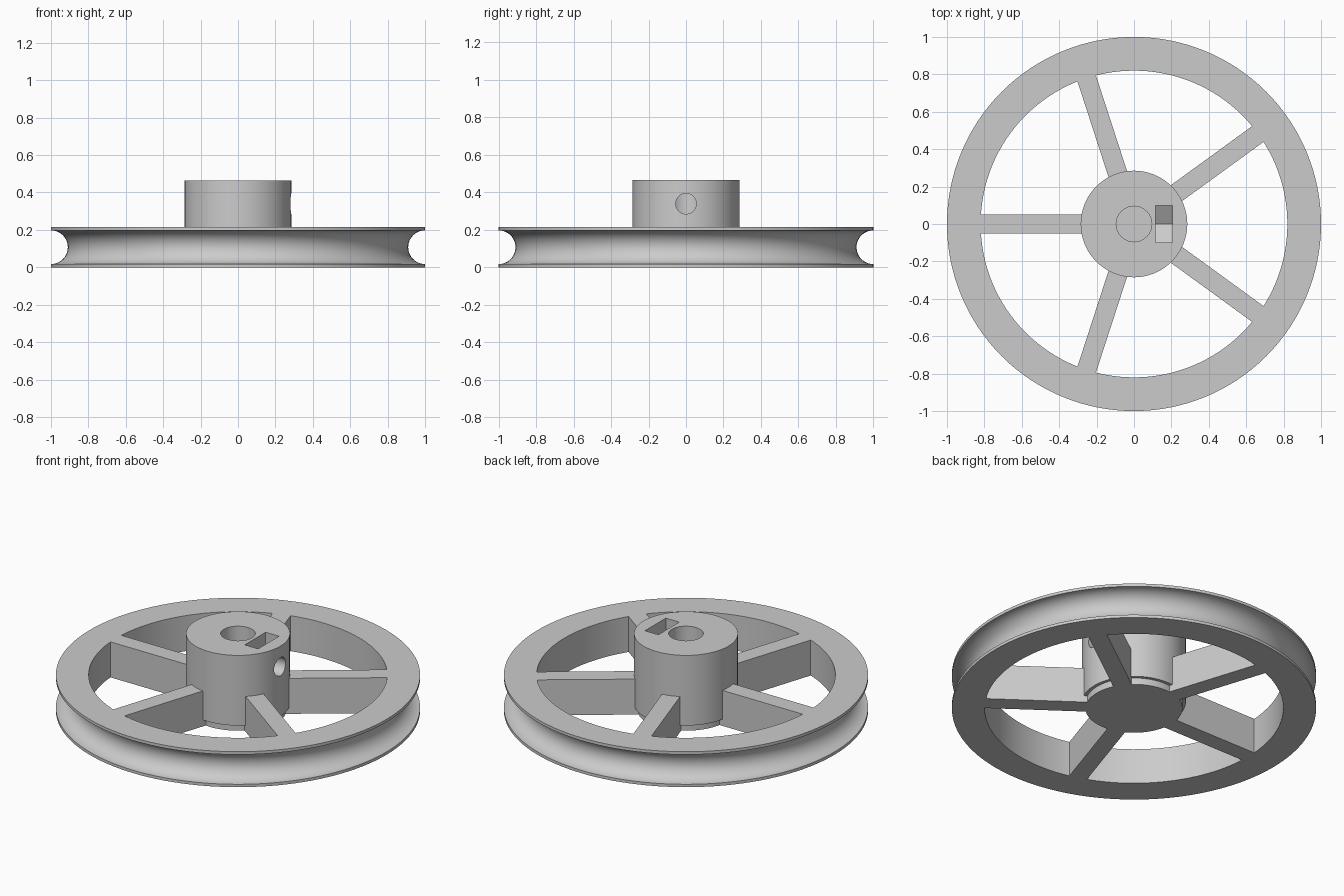
import bpy, bmesh
from math import pi, sin, cos, radians
from mathutils import Matrix

cube = bpy.data.objects.get("Cube")
if cube:
    bpy.data.objects.remove(cube, do_unlink=True)

RIM_H = 0.215
HUB_H = 0.465
SCREW_Z = 0.34

grey = bpy.data.materials.new("light grey")
grey.use_nodes = True
grey.diffuse_color = (0.6, 0.6, 0.6, 1)
grey.node_tree.nodes["Principled BSDF"].inputs["Base Color"].default_value = (0.6, 0.6, 0.6, 1)


def add_object(name, bm):
    bmesh.ops.recalc_face_normals(bm, faces=bm.faces)
    mesh = bpy.data.meshes.new(name)
    bm.to_mesh(mesh)
    bm.free()
    mesh.materials.append(grey)
    obj = bpy.data.objects.new(name, mesh)
    bpy.context.collection.objects.link(obj)
    return obj


def lathe(name, profile, steps=96):
    """Revolve a closed (radius, z) profile about z."""
    bm = bmesh.new()
    verts = [bm.verts.new((r, 0, z)) for r, z in profile]
    edges = [bm.edges.new((v, verts[i - 1])) for i, v in enumerate(verts)]
    bmesh.ops.spin(bm, geom=verts + edges, cent=(0, 0, 0), axis=(0, 0, 1),
                   angle=2 * pi, steps=steps, use_merge=True)
    bmesh.ops.remove_doubles(bm, verts=bm.verts, dist=0.0001)
    return add_object(name, bm)


def cylinder(name, radius, depth, matrix, sides=48):
    bm = bmesh.new()
    bmesh.ops.create_cone(bm, cap_ends=True, segments=sides, radius1=radius,
                          radius2=radius, depth=depth, matrix=matrix)
    return add_object(name, bm)


def box(name, lo, hi, turn=0):
    bm = bmesh.new()
    size = [b - a for a, b in zip(lo, hi)]
    mid = [(a + b) / 2 for a, b in zip(lo, hi)]
    matrix = (Matrix.Rotation(turn, 4, "Z") @ Matrix.Translation(mid)
              @ Matrix.Diagonal((*size, 1)))
    bmesh.ops.create_cube(bm, size=1, matrix=matrix)
    return add_object(name, bm)


# Rim with a half-round rope groove
mid_z, groove_r = RIM_H / 2, 0.09
groove = [(1 - groove_r * cos(a), mid_z + groove_r * sin(a))
          for a in (radians(-90 + 7.5 * i) for i in range(25))]
wheel = lathe("pulley_wheel", [(0.82, 0), (1, 0), *groove, (1, RIM_H), (0.82, RIM_H)], 128)

# Five spokes, flush with the rim
spokes = [box("spoke", (0.22, -0.052, 0), (0.85, 0.052, RIM_H), pi + i * 2 * pi / 5)
          for i in range(5)]

# Hub on a slightly narrower foot
hub_profile = [(0.266, 0.04), (0.285, 0.04), (0.285, HUB_H)]
hub = lathe("hub", [(0, 0), (0.266, 0), *hub_profile, (0, HUB_H)])

# Cutters: blind bore, set screw hole, and pointed nut slot
bore = cylinder("bore_cutter", 0.095, 0.6, Matrix.Translation((0, 0, 0.34)))
screw = cylinder("screw_cutter", 0.055, 0.4,
                 Matrix.Translation((0.2, 0, SCREW_Z)) @ Matrix.Rotation(pi / 2, 4, "Y"), 32)
bm = bmesh.new()
half, tip = 0.1, SCREW_Z - 0.116
outline = [(-half, 0.6), (-half, tip + 0.058), (0, tip), (half, tip + 0.058), (half, 0.6)]
face = bm.faces.new([bm.verts.new((0.115, y, z)) for y, z in outline])
grown = bmesh.ops.extrude_face_region(bm, geom=[face])["geom"]
bmesh.ops.translate(bm, vec=(0.09, 0, 0),
                    verts=[g for g in grown if isinstance(g, bmesh.types.BMVert)])
slot = add_object("nut_slot_cutter", bm)

# Combine the parts into one solid
steps = [(p, "UNION") for p in spokes + [hub]]
steps += [(c, "DIFFERENCE") for c in (bore, screw, slot)]
for part, operation in steps:
    mod = wheel.modifiers.new(part.name, "BOOLEAN")
    mod.operation = operation
    mod.solver = "EXACT"
    mod.object = part
depsgraph = bpy.context.evaluated_depsgraph_get()
solid = bpy.data.meshes.new_from_object(wheel.evaluated_get(depsgraph))
wheel.modifiers.clear()
wheel.data = solid
solid.materials.clear()
solid.materials.append(grey)
for part, operation in steps:
    bpy.data.objects.remove(part, do_unlink=True)

# Smooth curved walls, keep edges sharp
bpy.ops.object.select_all(action="DESELECT")
wheel.select_set(True)
bpy.context.view_layer.objects.active = wheel
bpy.ops.object.shade_smooth_by_angle(angle=radians(25))
